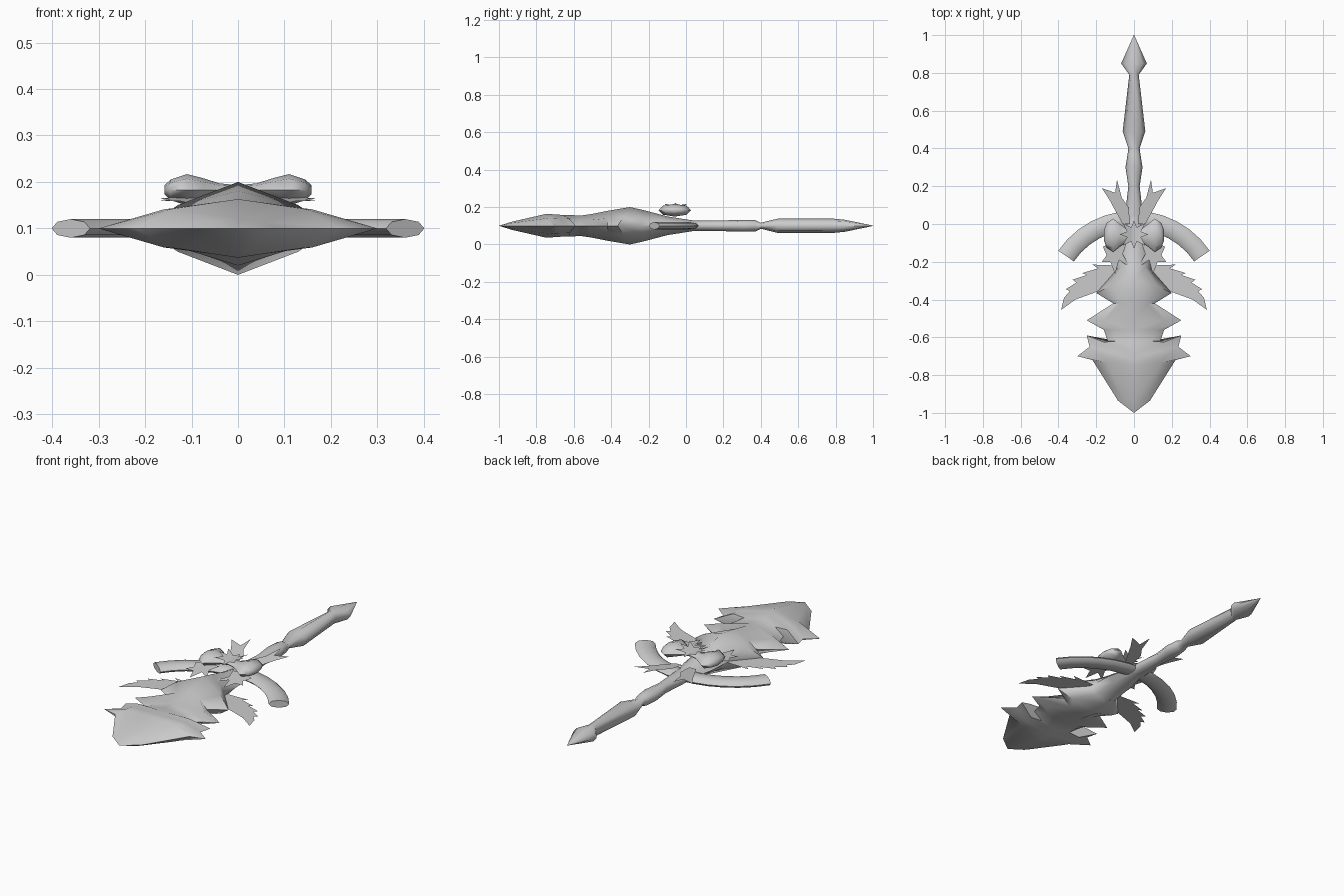
import bpy, bmesh, math
from mathutils import Vector

cube = bpy.data.objects.get("Cube")
if cube:
    bpy.data.objects.remove(cube, do_unlink=True)

steel = bpy.data.materials.new("plain_grey")
steel.use_nodes = True
steel.diffuse_color = (0.6, 0.6, 0.6, 1)
steel.node_tree.nodes["Principled BSDF"].inputs["Base Color"].default_value = (0.6, 0.6, 0.6, 1)
MID = 0.1  # height of the blade's cutting plane


def finish(name, bm, mirror=False, angle=60, solid=True):
    """Turn a bmesh into a shaded object, mirrored across x if asked."""
    bmesh.ops.remove_doubles(bm, verts=bm.verts, dist=0.0005)
    if solid:
        bmesh.ops.recalc_face_normals(bm, faces=bm.faces)
    mesh = bpy.data.meshes.new(name)
    bm.to_mesh(mesh)
    bm.free()
    mesh.materials.append(steel)
    mesh.shade_smooth()
    mesh.set_sharp_from_angle(angle=math.radians(angle))
    obj = bpy.data.objects.new(name, mesh)
    bpy.context.collection.objects.link(obj)
    if mirror:
        mod = obj.modifiers.new("mirror", "MIRROR")
        mod.merge_threshold = 0.001
    return obj


def loft(name, rings, closed=True, caps=True, **kw):
    """Skin a list of point rings."""
    bm = bmesh.new()
    rows = [[bm.verts.new(p) for p in ring] for ring in rings]
    n = len(rows[0])
    for a, b in zip(rows, rows[1:]):
        for i in range(n if closed else n - 1):
            j = (i + 1) % n
            bm.faces.new((a[i], a[j], b[j], b[i]))
    if caps:
        bm.faces.new(rows[0])
        bm.faces.new(rows[-1])
    return finish(name, bm, **kw)


def ellipse(centre, u, v, sides=8):
    """Ring of points around a centre, spanned by two half axes."""
    steps = [2 * math.pi * i / sides for i in range(sides)]
    return [Vector(centre) + Vector(u) * math.cos(t) + Vector(v) * math.sin(t) for t in steps]


def sheet(name, outline, height):
    """Thin mirrored leaf from a flat outline and a height rule."""
    bm = bmesh.new()
    face = bm.faces.new([bm.verts.new((x, y, height(x, y))) for x, y in outline])
    face.normal_update()
    if face.normal.z < 0:
        face.normal_flip()
    bmesh.ops.triangulate(bm, faces=bm.faces[:])
    return finish(name, bm, mirror=True, solid=False)


# Blade: ridge y, ridge height, edge x, edge y
stations = [
    (-1, 0, 0, -1), (-.93, .022, .085, -.935), (-.75, .063, .22, -.72),
    (-.72, .062, .30, -.70), (-.69, .06, .235, -.65), (-.66, .058, .25, -.59),
    (-.62, .057, .14, -.62), (-.56, .055, .16, -.56), (-.51, .062, .25, -.51),
    (-.42, .08, .11, -.42), (-.30, .1, .20, -.365), (-.22, .082, .09, -.24),
    (-.1, .05, .08, -.1), (.06, .025, .04, .06)]
rings = []
for yr, h, xe, ye in stations:
    xm, ym = min(.65 * xe, .16), (yr + ye) / 2
    hm = h * (.66 if yr < -.6 else .5)
    rings.append([(0, yr, MID + h), (xm, ym, MID + hm), (xe, ye, MID),
                  (xm, ym, MID - hm), (0, yr, MID - h)])
loft("blade", rings, closed=False, caps=False, mirror=True)

# Grip and pommel: y, half width, half height
grip = [(.0, .05, .027), (.07, .045, .028), (.2, .03, .029), (.3, .045, .031),
        (.37, .034, .031), (.4, .03, .016), (.49, .06, .038), (.79, .025, .038),
        (.85, .068, .032), (1, .001, .001)]
loft("grip", [ellipse((0, y, MID), (w, 0, 0), (0, 0, h)) for y, w, h in grip])

# Curved crossguard
R = .436
rings = []
for i in range(13):
    t = math.radians(-55.6 + 111.2 * i / 12)
    out = Vector((math.sin(t), math.cos(t), 0))
    rings.append(ellipse(out * R + Vector((0, .02 - R, MID)), out * .05, (0, 0, .02)))
loft("crossguard", rings, angle=50)

# Bow-shaped ornament: x, half depth, half height
bow = [(0, .025, .01), (.04, .035, .014), (.075, .06, .025), (.11, .088, .034),
       (.145, .065, .022), (.158, .03, .01)]
bow_obj = loft("bow_ornament", [ellipse((x, -.06, .183), (0, d, 0), (0, 0, h)) for x, d, h in bow],
               caps=False, mirror=True)
bm = bmesh.new()
bm.from_mesh(bow_obj.data)
bmesh.ops.holes_fill(bm, edges=[e for e in bm.edges if e.is_boundary and e.verts[0].co.x > .1])
bm.to_mesh(bow_obj.data)
bm.free()

# Star on the bow, with lifted side points
star = []
for i in range(9):
    t = math.pi * (i / 8 - .5)
    r = (.075, .04, .085, .04)[i % 4]
    star.append((max(0, r * math.cos(t)), -.055 + r * math.sin(t)))
sheet("star", star, lambda x, y: .196 + .35 * x)

# Leaf ornaments
sheet("side_feather", [
    (.08, -.22), (.22, -.215), (.19, -.235), (.275, -.26), (.25, -.27), (.325, -.295),
    (.305, -.31), (.36, -.345), (.34, -.355), (.37, -.39), (.386, -.455), (.31, -.4),
    (.2, -.36), (.08, -.3)], lambda x, y: MID)
sheet("upper_leaf", [
    (.02, .0), (.03, .09), (.065, .14), (.09, .235), (.1, .165), (.17, .19),
    (.125, .12), (.11, .09), (.06, .0)], lambda x, y: .14 + .13 * y)
sheet("lower_leaf", [
    (.04, -.1), (.06, -.16), (.02, -.23), (.08, -.19), (.1, -.265), (.125, -.2),
    (.17, -.2), (.145, -.165), (.165, -.12), (.12, -.1)], lambda x, y: .175 + .08 * y)
